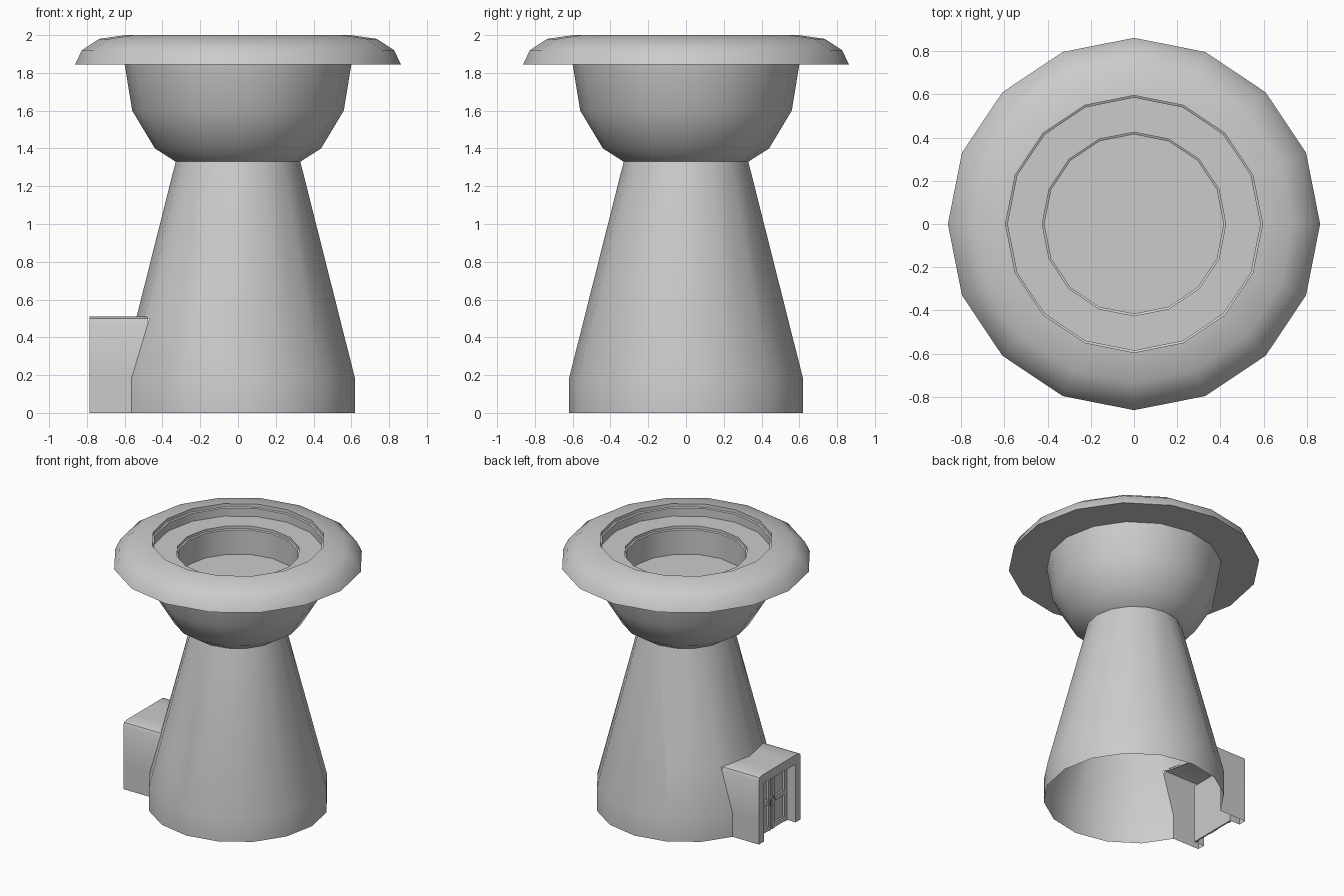
import bpy, bmesh, math
from mathutils import Vector

if "Cube" in bpy.data.objects:
    bpy.data.objects.remove(bpy.data.objects["Cube"])

SIDES = 16
HALF_W, ROOF_Z, FRONT_X = 0.25, 0.51, -0.785


def finish(name, bm, smooth=True):
    bmesh.ops.remove_doubles(bm, verts=bm.verts, dist=1e-5)
    bmesh.ops.recalc_face_normals(bm, faces=bm.faces)
    mesh = bpy.data.meshes.new(name)
    bm.to_mesh(mesh)
    bm.free()
    obj = bpy.data.objects.new(name, mesh)
    bpy.context.collection.objects.link(obj)
    if smooth:
        bpy.ops.object.select_all(action='DESELECT')
        obj.select_set(True)
        bpy.context.view_layer.objects.active = obj
        bpy.ops.object.shade_smooth_by_angle(angle=math.radians(38))
    return obj


def lathe(profile, cap_end=False):
    bm = bmesh.new()
    rings = [[bm.verts.new((r * math.cos(math.tau * i / SIDES),
                            r * math.sin(math.tau * i / SIDES), z))
              for i in range(SIDES)] for r, z in profile]
    for a, b in zip(rings, rings[1:]):
        for i in range(SIDES):
            j = (i + 1) % SIDES
            bm.faces.new((a[i], a[j], b[j], b[i]))
    if cap_end:
        bm.faces.new(rings[-1])
    return bm


def tower_x(y, z):
    """Distance of the faceted tower wall from the axis plane at (y, z)."""
    y = abs(y)
    r = 0.62 if z < 0.18 else 0.62 - 0.29 * (z - 0.18) / 1.15
    if y <= 0.3827 * r:
        return -(r - 0.199 * y)
    return -(0.9239 * r - (y - 0.3827 * r) * 0.668)


# Tapered tower, open below, with an opening cut behind the porch
bm = lathe([(0.62, 0), (0.62, 0.18), (0.33, 1.33)])
for co, no in (((0, HALF_W, 0), (0, 1, 0)), ((0, -HALF_W, 0), (0, 1, 0)),
               ((0, 0, 0.5), (0, 0, 1))):
    faces = [f for f in bm.faces if f.calc_center_median().x < -0.2]
    edges = {e for f in faces for e in f.edges}
    verts = {v for f in faces for v in f.verts}
    bmesh.ops.bisect_plane(bm, geom=faces + list(edges) + list(verts),
                           plane_co=co, plane_no=no, dist=1e-5)
hole = [f for f in bm.faces if f.calc_center_median().x < -0.3
        and abs(f.calc_center_median().y) < HALF_W and f.calc_center_median().z < 0.5]
bmesh.ops.delete(bm, geom=hole, context='FACES')
finish("tower_body", bm)

# Bowl, overhanging rim and stepped pit in one turned profile
finish("bowl_and_rim", lathe([
    (0.33, 1.33), (0.44, 1.40), (0.56, 1.60), (0.60, 1.845),
    (0.862, 1.845), (0.827, 1.92), (0.735, 1.98), (0.595, 2.0),
    (0.595, 1.975), (0.585, 1.97), (0.585, 1.91), (0.425, 1.91),
    (0.425, 1.89), (0.415, 1.885), (0.415, 1.70)], cap_end=True))

# Porch shell: arch section run from the front back to the tower wall
half = [(HALF_W, 0), (HALF_W, 0.18), (HALF_W, 0.48), (0.24, 0.501), (0.215, ROOF_Z), (0.10, ROOF_Z)]
outer = half + [(0, ROOF_Z)] + [(-y, z) for y, z in reversed(half)]
bm = bmesh.new()
front = [bm.verts.new((FRONT_X, y, z)) for y, z in outer]
back = [bm.verts.new((tower_x(y, z), y, z)) for y, z in outer]
for i in range(len(outer) - 1):
    bm.faces.new((front[i], front[i + 1], back[i + 1], back[i]))
# Front frame, recess walls and door backing
DOOR_X, IN_W, IN_Z = -0.70, 0.19, 0.44
inner = [(IN_W, 0), (IN_W, IN_Z), (-IN_W, IN_Z), (-IN_W, 0)]
lip = [bm.verts.new((FRONT_X, y, z)) for y, z in inner]
deep = [bm.verts.new((DOOR_X, y, z)) for y, z in inner]
bm.faces.new(front + lip[::-1])
for i in range(3):
    bm.faces.new((lip[i], lip[i + 1], deep[i + 1], deep[i]))
bm.faces.new(deep)
finish("porch", bm)


def box(name, x, y, z, sx, sy, sz):
    bm = bmesh.new()
    bmesh.ops.create_cube(bm, size=1)
    bmesh.ops.scale(bm, vec=(sx, sy, sz), verts=bm.verts)
    bmesh.ops.translate(bm, vec=Vector((x, y, z)), verts=bm.verts)
    finish(name, bm, False)


# Double door: stiles and rails on each leaf
for side, s in (("left", 1), ("right", -1)):
    for k, y in enumerate((0.02, 0.17)):
        box(f"door_{side}_stile_{k}", DOOR_X - 0.008, s * y, 0.22, 0.016, 0.03, 0.44)
    for k, z in enumerate((0.02, 0.22, 0.42)):
        box(f"door_{side}_rail_{k}", DOOR_X - 0.007, s * 0.095, z, 0.014, 0.12, 0.035)

# Ring handle
bpy.ops.mesh.primitive_torus_add(major_radius=0.032, minor_radius=0.006,
                                 major_segments=12, minor_segments=6,
                                 location=(DOOR_X - 0.02, 0, 0.22),
                                 rotation=(0, math.pi / 2, 0))
bpy.context.object.name = "door_ring"
